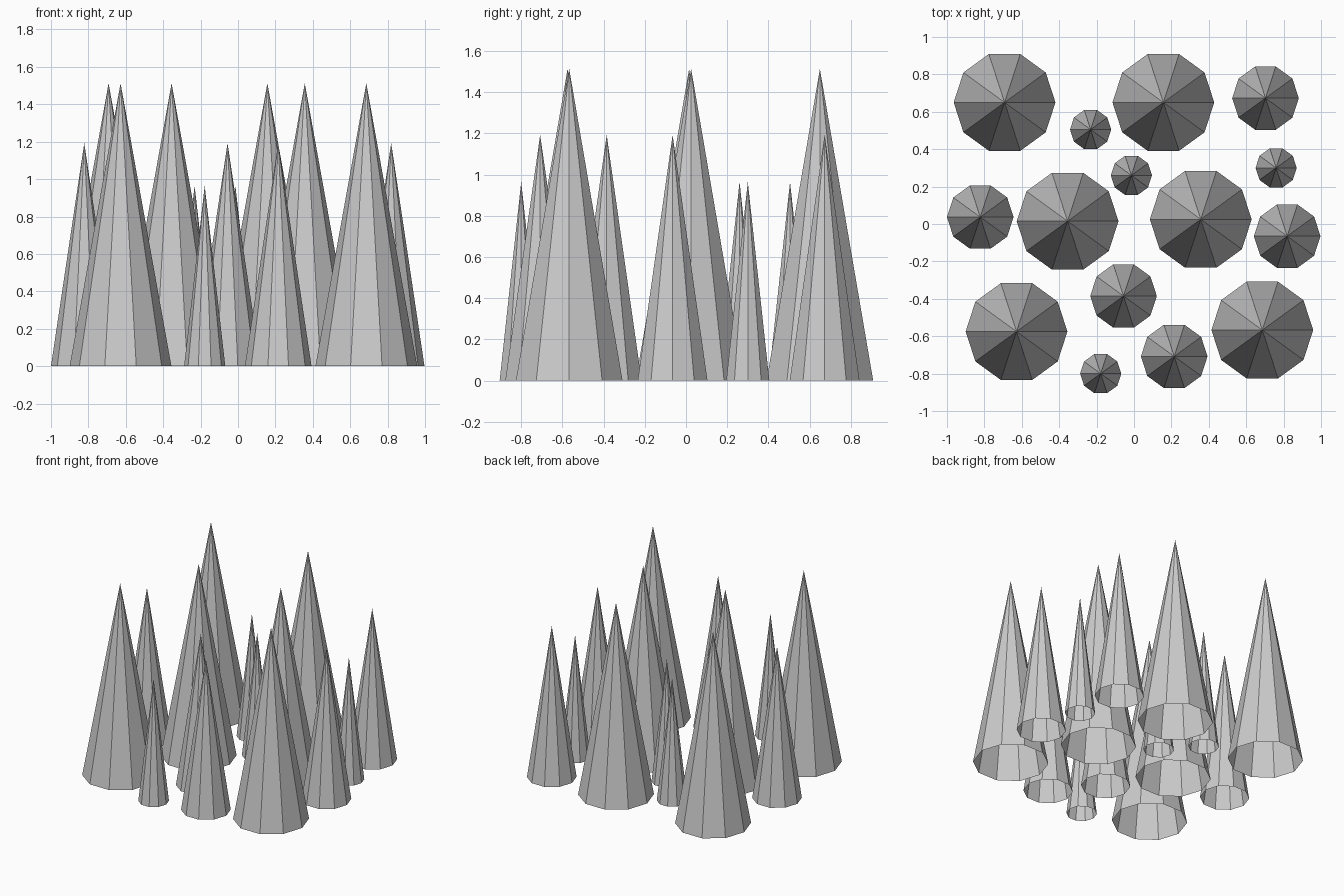
import bpy
import bmesh
import math
from mathutils import Matrix

cube = bpy.data.objects.get("Cube")
if cube:
    bpy.data.objects.remove(cube, do_unlink=True)

# One plain grey for every spike
grey = bpy.data.materials.new("stone_grey")
grey.use_nodes = True
colour = (0.6, 0.6, 0.6, 1.0)
grey.diffuse_color = colour
grey.node_tree.nodes["Principled BSDF"].inputs["Base Color"].default_value = colour


def spike_mesh(name, radius, height):
    """Ten-sided cone, open underneath, with a corner on the x axis."""
    bm = bmesh.new()
    bmesh.ops.create_cone(bm, cap_ends=False, segments=10,
                          radius1=radius, radius2=0.0, depth=height)
    bmesh.ops.remove_doubles(bm, verts=bm.verts, dist=1e-5)
    turn = Matrix.Rotation(math.pi / 2, 4, "Z")
    lift = Matrix.Translation((0, 0, height / 2))
    bmesh.ops.transform(bm, matrix=lift @ turn, verts=bm.verts)
    bmesh.ops.recalc_face_normals(bm, faces=bm.faces)
    mesh = bpy.data.meshes.new(name)
    bm.to_mesh(mesh)
    bm.free()
    mesh.materials.append(grey)
    return mesh


# Three sizes: radius, height and where each spike stands
sizes = {
    "large_spike": (0.272, 1.513, [(-0.692, 0.65), (0.157, 0.65), (-0.355, 0.015),
                                   (0.357, 0.025), (-0.628, -0.575), (0.686, -0.567)]),
    "medium_spike": (0.178, 1.193, [(-0.822, 0.037), (0.703, 0.673), (0.819, -0.065),
                                    (-0.056, -0.385), (0.215, -0.708)]),
    "small_spike": (0.11, 0.965, [(-0.232, 0.505), (-0.014, 0.26),
                                  (0.76, 0.30), (-0.178, -0.80)]),
}

for name, (radius, height, places) in sizes.items():
    mesh = spike_mesh(name, radius, height)
    for i, (x, y) in enumerate(places, 1):
        spike = bpy.data.objects.new(f"{name}_{i}", mesh)
        spike.location = (x, y, 0)
        bpy.context.collection.objects.link(spike)
